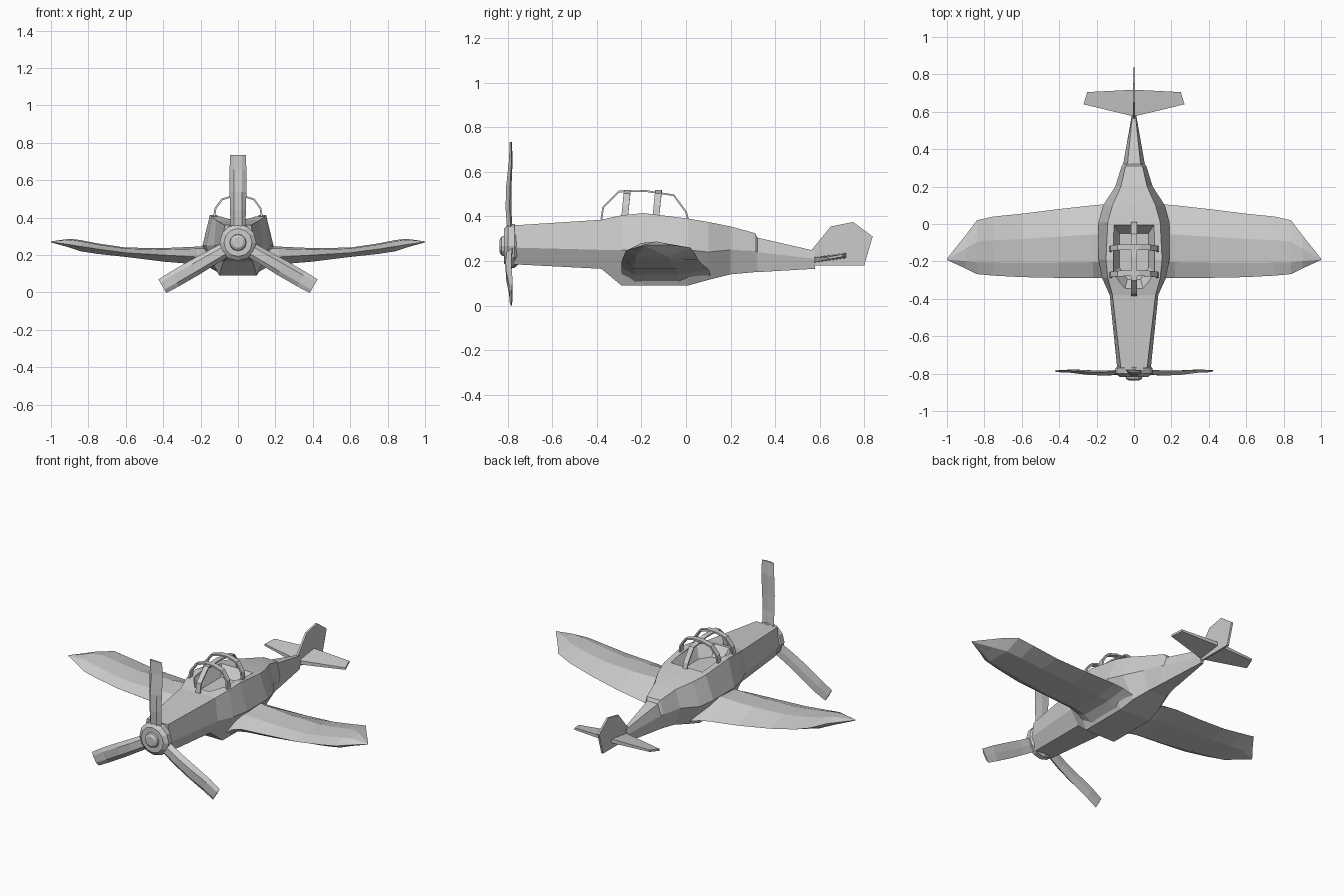
import bpy, bmesh, math
from mathutils import Vector, Matrix

cube = bpy.data.objects.get("Cube")
if cube:
    bpy.data.objects.remove(cube)

grey = bpy.data.materials.new("light_grey")
grey.use_nodes = True
COLOR = (0.6, 0.6, 0.6, 1)
grey.diffuse_color = COLOR
grey.node_tree.nodes["Principled BSDF"].inputs["Base Color"].default_value = COLOR


def finish(name, bm):
    bmesh.ops.recalc_face_normals(bm, faces=bm.faces[:])
    mesh = bpy.data.meshes.new(name)
    bm.to_mesh(mesh)
    bm.free()
    mesh.materials.append(grey)
    ob = bpy.data.objects.new(name, mesh)
    bpy.context.scene.collection.objects.link(ob)
    return ob


def loft(name, rings):
    """Skin closed rings of equal length and cap both ends."""
    bm = bmesh.new()
    loops = [[bm.verts.new(p) for p in ring] for ring in rings]
    n = len(loops[0])
    for a, b in zip(loops, loops[1:]):
        for i in range(n):
            j = (i + 1) % n
            bm.faces.new((a[i], a[j], b[j], b[i]))
    bm.faces.new(loops[0])
    bm.faces.new(loops[-1])
    return finish(name, bm)


def ribbon(name, path, across, thickness=0.01):
    """Flat bar along a path, widened by the vector across."""
    bm = bmesh.new()
    w = Vector(across)
    rows = [(bm.verts.new(Vector(p) - w), bm.verts.new(Vector(p) + w)) for p in path]
    for a, b in zip(rows, rows[1:]):
        bm.faces.new((a[0], a[1], b[1], b[0]))
    ob = finish(name, bm)
    solid = ob.modifiers.new("Solidify", "SOLIDIFY")
    solid.thickness = thickness
    solid.offset = 0
    return ob


def mirror(ob):
    ob.modifiers.new("Mirror", "MIRROR").use_axis = (True, False, False)


# Fuselage: y, then half width and height at shoulder, waist and keel
stations = [
    (-0.77, 0.07, 0.36, 0.09, 0.26, 0.06, 0.185),
    (-0.38, 0.115, 0.385, 0.13, 0.25, 0.08, 0.165),
    (-0.29, 0.14, 0.405, 0.17, 0.25, 0.10, 0.09),
    (-0.19, 0.15, 0.415, 0.19, 0.25, 0.10, 0.09),
    (0.01, 0.14, 0.39, 0.19, 0.25, 0.10, 0.09),
    (0.10, 0.115, 0.375, 0.165, 0.24, 0.09, 0.115),
    (0.20, 0.07, 0.355, 0.10, 0.25, 0.06, 0.14),
    (0.31, 0.045, 0.325, 0.066, 0.245, 0.04, 0.15),
    (0.32, 0.035, 0.305, 0.058, 0.24, 0.04, 0.15),
    (0.58, 0.008, 0.245, 0.012, 0.21, 0.008, 0.165),
]
rings = []
for y, a, za, b, zb, c, zc in stations:
    half = [(a, y, za), (b, y, zb), (c, y, zc)]
    rings.append(half + [(-x, yy, z) for x, yy, z in reversed(half)])
fuselage = loft("fuselage", rings)

# Cockpit recess with sloping walls
opening = [(0.05, -0.35), (0.11, -0.26), (0.11, 0.0), (-0.11, 0.0), (-0.11, -0.26), (-0.05, -0.35)]
cutter = loft("cockpit_cutter", [
    [(x * s, -0.17 + (y + 0.17) * s, z) for x, y in opening]
    for s, z in ((0.7, 0.335), (1, 0.40), (1, 0.5))])
cutter.hide_render = True
cut = fuselage.modifiers.new("Cockpit", "BOOLEAN")
cut.object = cutter
cut.solver = "EXACT"
bpy.context.view_layer.objects.active = fuselage
bpy.ops.object.modifier_apply(modifier=cut.name)
bpy.data.objects.remove(cutter)

# Wings: x, leading y, trailing y, then leading, top, trailing, bottom z
wing_sections = [
    (0.08, -0.29, 0.11, 0.11, 0.25, 0.13, 0.092),
    (0.16, -0.29, 0.105, 0.17, 0.25, 0.155, 0.138),
    (0.22, -0.29, 0.10, 0.19, 0.245, 0.165, 0.15),
    (0.40, -0.288, 0.08, 0.20, 0.237, 0.18, 0.165),
    (0.60, -0.284, 0.055, 0.212, 0.24, 0.205, 0.19),
    (0.75, -0.276, 0.04, 0.232, 0.262, 0.235, 0.206),
    (0.84, -0.268, 0.02, 0.246, 0.28, 0.26, 0.22),
    (0.90, -0.238, -0.06, 0.256, 0.287, 0.272, 0.24),
    (1.00, -0.192, -0.185, 0.27, 0.273, 0.271, 0.268),
]
rings = []
for x, lead, trail, zl, zt, ze, zb in wing_sections:
    chord = trail - lead
    rings.append([(x, lead, zl), (x, lead + chord * 0.22, zl + (zt - zl) * 0.8),
                  (x, lead + chord * 0.6, zt), (x, trail, ze),
                  (x, lead + chord * 0.65, zb), (x, lead + chord * 0.15, zb)])
mirror(loft("wings", rings))

# Tail surfaces
fin_outline = [(0.50, 0.18), (0.56, 0.245), (0.65, 0.355), (0.75, 0.375), (0.838, 0.31), (0.80, 0.18)]
loft("tail_fin", [[(x, y, z) for y, z in fin_outline] for x in (-0.006, 0.006)])
stabiliser = [(0, 0.575, 0.205), (0.27, 0.64, 0.213), (0.25, 0.705, 0.225), (0, 0.718, 0.225)]
mirror(loft("tailplane", [[(x, y, z + (0.006 if x else 0.012) * s) for x, y, z in stabiliser]
                          for s in (-1, 1)]))

# Propeller hub turned around the nose axis
HUB_Z = 0.267
hub_profile = [(0.085, -0.755), (0.098, -0.77), (0.098, -0.80), (0.075, -0.818),
               (0.045, -0.818), (0.042, -0.828), (0.028, -0.837)]
sides = 12
loft("propeller_hub", [[(r * math.cos(math.tau * i / sides), y, HUB_Z + r * math.sin(math.tau * i / sides))
                        for i in range(sides)] for r, y in hub_profile])

# Propeller blades: radius, half width, y, half thickness
blade = [(0.06, 0.040, -0.79, 0.012), (0.17, 0.042, -0.797, 0.013),
         (0.27, 0.045, -0.795, 0.012), (0.39, 0.045, -0.786, 0.008), (0.467, 0.042, -0.787, 0.005)]
for k in range(3):
    turn = Matrix.Translation((0, 0, HUB_Z)) @ Matrix.Rotation(math.tau * k / 3, 4, "Y")
    loft(f"propeller_blade_{k + 1}", [
        [turn @ Vector(p) for p in ((-w, y + t, r), (-w * 0.5, y - t, r), (w * 0.5, y - t, r),
                                    (w, y + t * 0.4, r), (0, y + t, r))]
        for r, w, y, t in blade])

# Canopy frame: two hoops, a spine and side rails
hoop = [(0.128, 0.40), (0.12, 0.45), (0.085, 0.498), (0.03, 0.514)]
for label, y in (("front", -0.265), ("rear", -0.125)):
    arch = [(x, y - 0.01 + (z - 0.4) * 0.1, z) for x, z in hoop]
    arch += [(-x, yy, z) for x, yy, z in reversed(arch)]
    ribbon(f"canopy_hoop_{label}", arch, (0, 0.015, 0))
spine = [(-0.38, 0.385), (-0.372, 0.44), (-0.30, 0.512), (-0.18, 0.514), (-0.055, 0.495), (0.0, 0.42), (0.008, 0.39)]
ribbon("canopy_spine", [(0, y, z) for y, z in spine], (0.015, 0, 0), 0.008)
